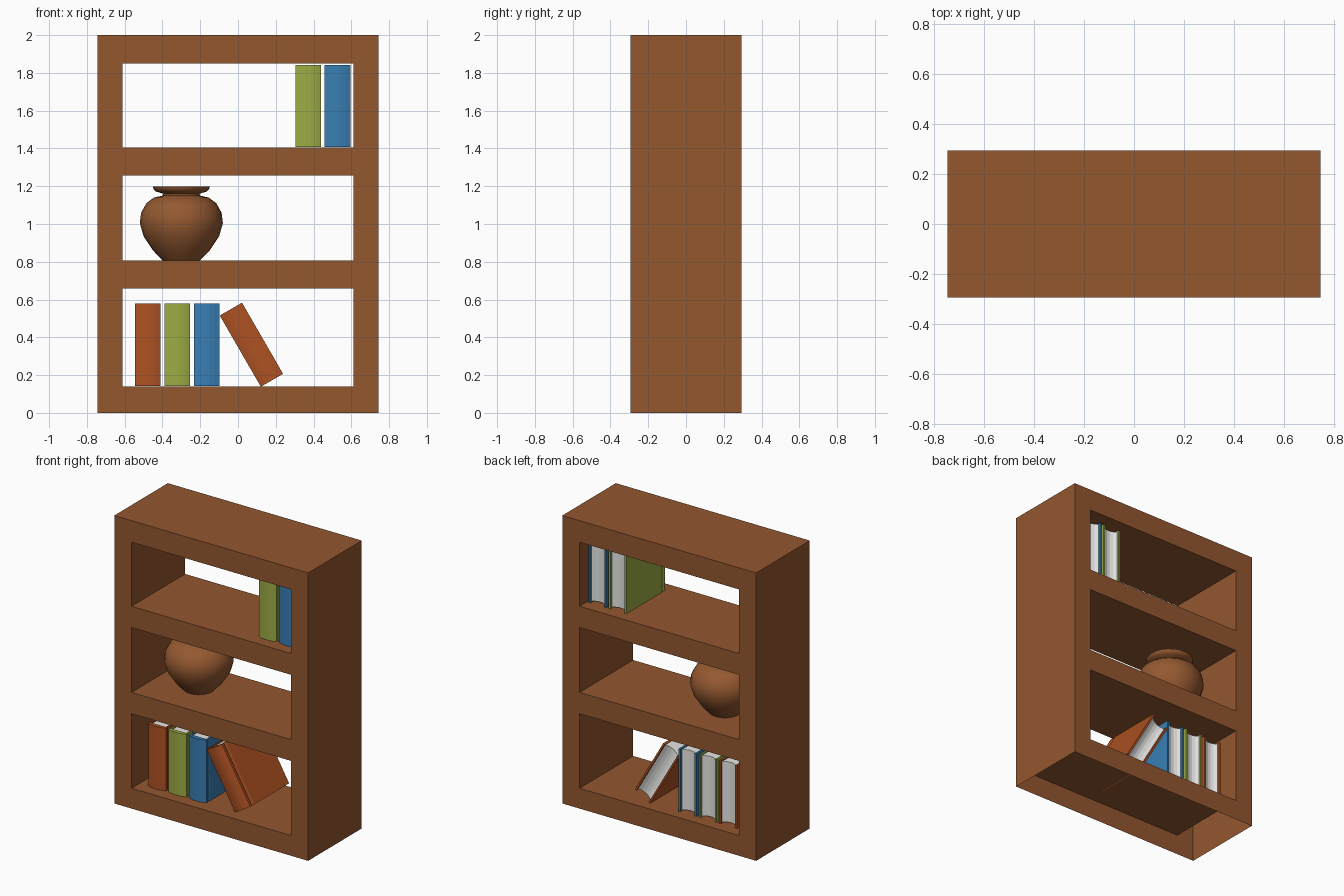
import bpy, bmesh, math

if "Cube" in bpy.data.objects:
    bpy.data.objects.remove(bpy.data.objects["Cube"])


def material(name, rgb):
    m = bpy.data.materials.new(name)
    m.diffuse_color = (*rgb, 1)
    m.use_nodes = True
    m.node_tree.nodes["Principled BSDF"].inputs["Base Color"].default_value = m.diffuse_color
    return m


WOOD = material("brown wood", (0.29, 0.096, 0.028))
CLAY = material("brown clay", (0.30, 0.10, 0.030))
RED = material("rust red cover", (0.43, 0.085, 0.017))
GREEN = material("olive green cover", (0.34, 0.41, 0.06))
BLUE = material("blue cover", (0.04, 0.21, 0.45))
PAPER = material("white paper", (0.88, 0.88, 0.86))


def finish(bm, name, mats, loc=(0, 0, 0), tilt=0):
    bmesh.ops.triangulate(bm, faces=[f for f in bm.faces if len(f.verts) > 4])
    me = bpy.data.meshes.new(name)
    bm.to_mesh(me)
    bm.free()
    for m in mats:
        me.materials.append(m)
    ob = bpy.data.objects.new(name, me)
    ob.location = loc
    ob.rotation_euler.y = math.radians(tilt)
    bpy.context.collection.objects.link(ob)
    return ob


# Case: front grid with three openings, pulled back, hollow and open underneath
X, XI, D = 0.745, 0.612, 0.294
xs = [-X, -XI, XI, X]
zs = [0, 0.141, 0.659, 0.807, 1.257, 1.405, 1.85, 2]
bm = bmesh.new()
grid = [[bm.verts.new((x, -D, z)) for z in zs] for x in xs]
for i in range(3):
    for j in range(7):
        if not (i == 1 and j % 2 == 1):
            bm.faces.new((grid[i][j], grid[i + 1][j], grid[i + 1][j + 1], grid[i][j + 1]))
out = bmesh.ops.extrude_face_region(bm, geom=bm.faces[:], use_keep_orig=True)
for v in out["geom"]:
    if isinstance(v, bmesh.types.BMVert):
        v.co.y = D
bmesh.ops.recalc_face_normals(bm, faces=bm.faces[:])
under = [f for f in bm.faces if f.calc_center_median().z < 0.001]
bmesh.ops.delete(bm, geom=under, context='FACES')
finish(bm, "bookcase_frame", [WOOD])


# Books: wrapped cover with rounded spine and hinge grooves, hollowed page edge
W, H, B = 0.068, 0.2175, 0.22


def prism(bm, pts, h, index):
    verts = [bm.verts.new((x, y, -h)) for x, y in pts]
    face = bm.faces.new(verts)
    out = bmesh.ops.extrude_face_region(bm, geom=[face], use_keep_orig=True)["geom"]
    for v in out:
        if isinstance(v, bmesh.types.BMVert):
            v.co.z = h
    for f in bm.faces:
        if f.verts[0] in verts or f.verts[0] in out:
            f.material_index = index


def book(name, cover, x, z, tilt=0):
    bm = bmesh.new()
    t = 0.013
    spine = [(W * s, -B + 0.014 * s * s) for s in (-1, -0.6, -0.2, 0.2, 0.6, 1)]
    outer = [(-W, B), (-W, -0.165), (-W + 0.006, -0.18), (-W, -0.195)] + spine
    outer += [(W, -0.195), (W - 0.006, -0.18), (W, -0.165), (W, B)]
    inner = [(W - t, B), (W - t, -0.19), (-W + t, -0.19), (-W + t, B)]
    prism(bm, outer + inner, H, 0)
    p = W - t
    edge = [(p * s, B - 0.035 + 0.02 * s * s) for s in (1, 0.6, 0.2, -0.2, -0.6, -1)]
    prism(bm, [(-p, -0.19), (p, -0.19)] + edge, H - 0.008, 1)
    bmesh.ops.recalc_face_normals(bm, faces=bm.faces[:])
    finish(bm, name, [cover, PAPER], (x, 0, z), tilt)


low, high = 0.143 + H, 1.407 + H
book("lower_red_book", RED, -0.477, low)
book("lower_green_book", GREEN, -0.321, low)
book("lower_blue_book", BLUE, -0.166, low)
book("leaning_red_book", RED, 0.071, 0.361, -30)
book("upper_green_book", GREEN, 0.372, high)
book("upper_blue_book", BLUE, 0.527, high)


# Vase: turned profile with flared lip and hollow inside
profile = [(0, 0.808), (0.10, 0.808), (0.15, 0.86), (0.20, 0.935), (0.22, 1.005),
           (0.213, 1.06), (0.185, 1.11), (0.145, 1.14), (0.10, 1.15), (0.095, 1.16),
           (0.135, 1.172), (0.147, 1.184), (0.151, 1.198), (0.135, 1.198),
           (0.085, 1.165), (0.085, 1.145), (0.17, 1.10), (0.20, 1.0), (0.09, 0.83), (0, 0.83)]
bm = bmesh.new()
vs = [bm.verts.new((r, 0, z)) for r, z in profile]
edges = [bm.edges.new(pair) for pair in zip(vs, vs[1:])]
bmesh.ops.spin(bm, geom=vs + edges, cent=(0, 0, 0), axis=(0, 0, 1),
               angle=math.tau, steps=24, use_merge=True)
bmesh.ops.remove_doubles(bm, verts=bm.verts[:], dist=1e-5)
bmesh.ops.recalc_face_normals(bm, faces=bm.faces[:])
vase = finish(bm, "vase", [CLAY], (-0.30, 0, 0))
bpy.context.view_layer.objects.active = vase
vase.select_set(True)
bpy.ops.object.shade_smooth_by_angle(angle=math.radians(35))
